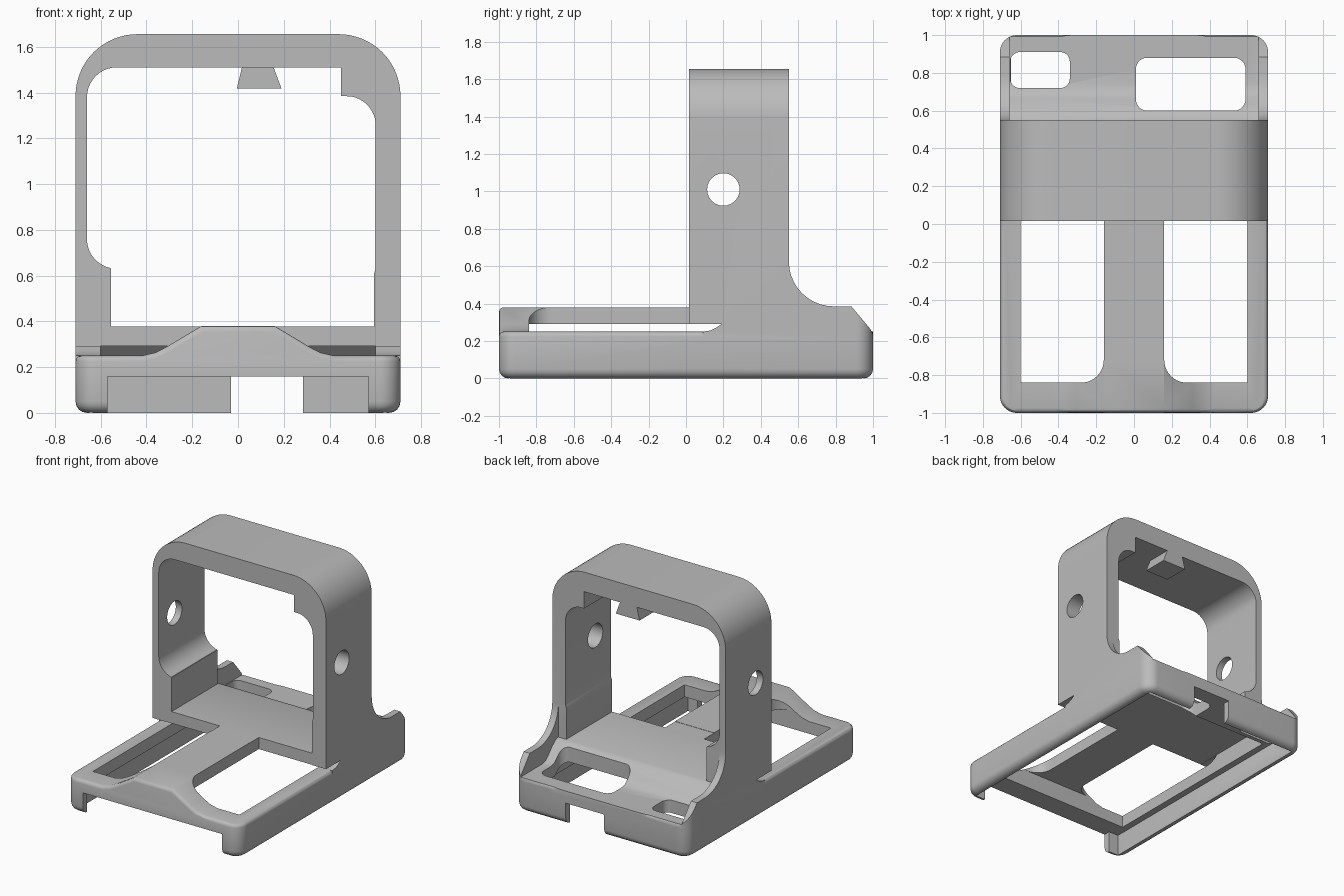
import bpy, bmesh
from math import cos, sin, radians

cube = bpy.data.objects.get("Cube")
if cube:
    bpy.data.objects.remove(cube, do_unlink=True)


def arc(cx, cy, r, a0, a1, n=10):
    """Points along a circular arc, angles in degrees."""
    steps = [radians(a0 + (a1 - a0) * i / n) for i in range(n + 1)]
    return [(cx + r * cos(a), cy + r * sin(a)) for a in steps]


def round_rect(x0, x1, y0, y1, r):
    return (arc(x1 - r, y1 - r, r, 0, 90) + arc(x0 + r, y1 - r, r, 90, 180)
            + arc(x0 + r, y0 + r, r, 180, 270) + arc(x1 - r, y0 + r, r, 270, 360))


def prism(name, points, axis, lo, hi):
    """Extrude a 2D outline along an axis."""
    place = {"X": lambda a, b, t: (t, a, b),
             "Y": lambda a, b, t: (a, t, b),
             "Z": lambda a, b, t: (a, b, t)}[axis]
    bm = bmesh.new()
    n = len(points)
    ends = [[bm.verts.new(place(a, b, t)) for a, b in points] for t in (lo, hi)]
    for ring in ends:
        bm.faces.new(ring)
    for i in range(n):
        j = (i + 1) % n
        bm.faces.new((ends[0][i], ends[0][j], ends[1][j], ends[1][i]))
    bmesh.ops.recalc_face_normals(bm, faces=bm.faces)
    mesh = bpy.data.meshes.new(name)
    bm.to_mesh(mesh)
    bm.free()
    obj = bpy.data.objects.new(name, mesh)
    bpy.context.collection.objects.link(obj)
    return obj


def box(name, x0, x1, y0, y1, z0, z1):
    return prism(name, [(x0, y0), (x1, y0), (x1, y1), (x0, y1)], "Z", z0, z1)


def combine(target, other, operation="DIFFERENCE"):
    """Apply a boolean and discard the helper."""
    mod = target.modifiers.new("boolean", "BOOLEAN")
    mod.operation = operation
    mod.solver = "EXACT"
    mod.object = other
    bpy.context.view_layer.objects.active = target
    bpy.ops.object.modifier_apply(modifier=mod.name)
    bpy.data.objects.remove(other, do_unlink=True)


W = 0.71
FRONT, BACK = 0.015, 0.55      # depth of the upright frame
outline = round_rect(-W, W, -1, 1, 0.09)

# Base tray with a raised spine
base = prism("bracket_body", outline, "Z", 0, 0.6)
slope = [(0.16, 0.38), (0.31, 0.29), (0.36, 0.264), (0.42, 0.25), (1, 0.25)]
mirrored = [(-x, z) for x, z in reversed(slope)]
combine(base, prism("spine_cutter", mirrored + slope + [(1, 1), (-1, 1)], "Y", -1.2, 1.2))

# Soft outer edges on the tray
bm = bmesh.new()
bm.from_mesh(base.data)
bmesh.ops.remove_doubles(bm, verts=bm.verts, dist=0.0001)
bm.normal_update()
bottom = [e for e in bm.edges if all(v.co.z < 0.001 for v in e.verts)]
bmesh.ops.bevel(bm, geom=bottom, offset=0.05, segments=4, profile=0.5, affect="EDGES")
bm.normal_update()
rim = []
for e in bm.edges:
    if len(e.link_faces) == 2 and min(v.co.z for v in e.verts) > 0.2:
        low, high = sorted(f.normal.z for f in e.link_faces)
        if abs(low) < 0.1 and high > 0.3:
            rim.append(e)
bmesh.ops.bevel(bm, geom=rim, offset=0.025, segments=3, profile=0.5, affect="EDGES")
bm.to_mesh(base.data)
bm.free()

# Upright frame and rear wings, with a slot left over the side rails
side = ([(FRONT, 0.29), (FRONT, 1.8), (BACK, 1.8)]
        + arc(0.79, 0.625, 0.24, 180, 270)
        + [(0.885, 0.385), (0.985, 0.265), (1.0, 0.235), (1.1, 0.2), (0.09, 0.2),
           (0.09, 0.25), (0.13, 0.256), (0.16, 0.27), (0.19, 0.29)])
upright = prism("upright", side, "X", -0.9, 0.9)
arch = [(-W, 0), (W, 0)] + arc(W - 0.27, 1.385, 0.27, 0, 90, 16) + arc(0.27 - W, 1.385, 0.27, 90, 180, 16)
combine(upright, prism("arch", arch, "Y", -0.5, 1.5), "INTERSECT")
combine(upright, prism("plan", outline, "Z", 0.1, 2), "INTERSECT")
combine(base, upright, "UNION")

# Frame opening with its corner notch and low step
opening = ([(-0.555, 0.378), (0.595, 0.378), (0.595, 0.61), (0.602, 0.63)]
           + arc(0.472, 1.255, 0.13, 0, 80)
           + [(0.45, 1.385), (0.45, 1.51)]
           + arc(-0.53, 1.38, 0.13, 90, 180)
           + arc(-0.53, 0.76, 0.13, 180, 258)
           + [(-0.555, 0.63)])
combine(base, prism("opening", opening, "Y", -0.1, 0.551))

# Rear deck dropping behind the frame floor
deck = [(0.551, 0.8), (0.551, 0.378), (0.58, 0.37), (0.62, 0.34), (0.67, 0.285),
        (0.7, 0.26), (0.74, 0.25), (1.2, 0.25), (1.2, 0.8)]
combine(base, prism("deck", deck, "X", -0.66, 0.66))

# Underside cavity
combine(base, box("cavity", -0.65, 0.65, -0.95, 0.95, -0.1, 0.16))
hollow = [(-0.84, 0.1), (-0.84, 0.292), (0.55, 0.292), (0.69, 0.16), (0.69, 0.1)]
combine(base, prism("hollow", hollow, "X", -0.6, 0.6))

# Windows either side of the spine
for s in (-1, 1):
    window = ([(0.6, FRONT), (0.16, FRONT)] + arc(0.28, -0.72, 0.12, 180, 270) + [(0.6, -0.84)])
    combine(base, prism("window", [(s * x, y) for x, y in window], "Z", 0.1, 0.37 + 0.05))

# End openings and deck cutouts
combine(base, box("front_mouth", -0.57, 0.57, -1.2, -0.9, -0.1, 0.16))
combine(base, box("back_slot", -0.03, 0.285, 0.9, 1.2, -0.1, 0.16))
combine(base, prism("small_cutout", round_rect(-0.655, -0.34, 0.72, 0.91, 0.05), "Z", 0.1, 0.6))
combine(base, prism("large_cutout", round_rect(0.01, 0.59, 0.6, 0.88, 0.06), "Z", 0.1, 0.6))

# Cross hole through both uprights
combine(base, prism("cross_hole", arc(0.2, 1.01, 0.087, 0, 345, 23), "X", -1, 1))

# Dovetail hanging inside the top bar
tail = [(-0.005, 1.418), (0.19, 1.418), (0.148, 1.53), (0.022, 1.53)]
combine(base, prism("dovetail", tail, "Y", 0.36, BACK), "UNION")

# Grey plastic
grey = bpy.data.materials.new("grey_plastic")
grey.use_nodes = True
colour = (0.5, 0.5, 0.5, 1)
grey.diffuse_color = colour
grey.node_tree.nodes["Principled BSDF"].inputs["Base Color"].default_value = colour
base.data.materials.clear()
base.data.materials.append(grey)
for poly in base.data.polygons:
    poly.material_index = 0

bpy.ops.object.select_all(action="DESELECT")
base.select_set(True)
bpy.context.view_layer.objects.active = base
bpy.ops.object.shade_smooth_by_angle(angle=radians(30))
